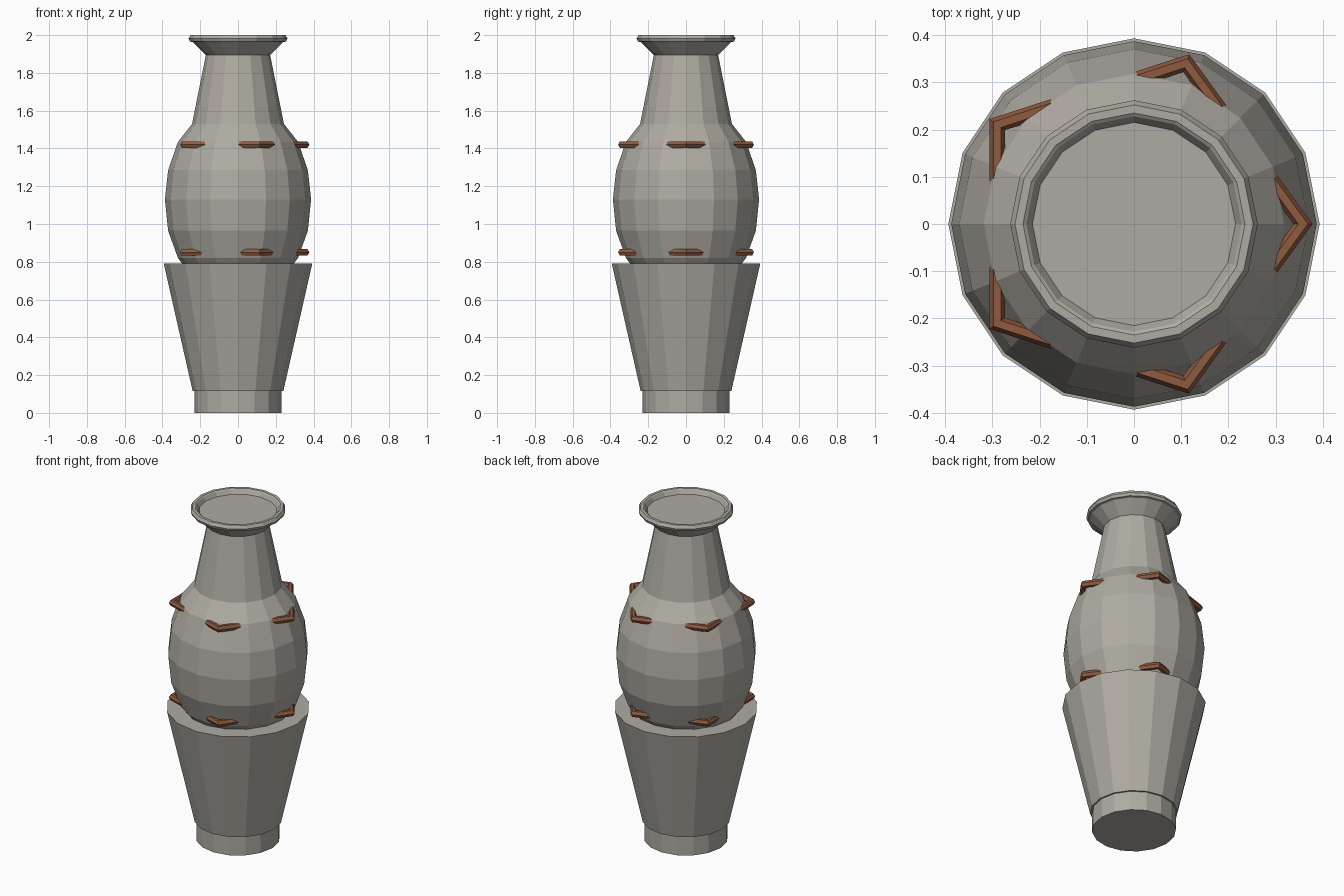
import bpy
import math

if "Cube" in bpy.data.objects:
    bpy.data.objects.remove(bpy.data.objects["Cube"], do_unlink=True)


def material(name, rgb):
    mat = bpy.data.materials.new(name)
    mat.use_nodes = True
    color = (*rgb, 1.0)
    mat.diffuse_color = color
    mat.node_tree.nodes["Principled BSDF"].inputs["Base Color"].default_value = color
    return mat


STONE = material("warm grey stone", (0.43, 0.41, 0.365))
COPPER = material("copper brown", (0.28, 0.105, 0.05))
SIDES = 16


def lathe(name, profile, mat):
    """Turn a (radius, height) profile into a closed faceted solid."""
    verts, faces = [], []
    for r, z in profile:
        for i in range(SIDES):
            a = math.tau * i / SIDES
            verts.append((r * math.cos(a), r * math.sin(a), z))
    for k in range(len(profile) - 1):
        for i in range(SIDES):
            j = (i + 1) % SIDES
            low, high = k * SIDES, (k + 1) * SIDES
            faces.append((low + i, low + j, high + j, high + i))
    faces.append(tuple(reversed(range(SIDES))))
    faces.append(tuple(range(len(verts) - SIDES, len(verts))))
    mesh = bpy.data.meshes.new(name)
    mesh.from_pydata(verts, [], faces)
    mesh.materials.append(mat)
    obj = bpy.data.objects.new(name, mesh)
    bpy.context.collection.objects.link(obj)
    return obj


# Foot and tapered lower cup
lathe("foot", [(0.23, 0), (0.23, 0.115)], STONE)
lathe("lower_cup", [(0.24, 0.115), (0.393, 0.79)], STONE)

# Rounded belly, which sits in the cup
lathe("belly", [(0.24, 0.72), (0.318, 0.82), (0.37, 0.965), (0.387, 1.13),
                (0.37, 1.285), (0.318, 1.435), (0.243, 1.53)], STONE)

# Neck
lathe("neck", [(0.243, 1.53), (0.17, 1.895)], STONE)

# Flared lip with a shallow recess in its top
lathe("lip", [(0.17, 1.895), (0.24, 1.963), (0.255, 1.966), (0.262, 1.982),
              (0.252, 2.0), (0.235, 2.0), (0.228, 1.995), (0.215, 1.972)], STONE)

# Five-sided bands that break through the belly at their corners
for name, z in (("lower_band", 0.85), ("upper_band", 1.42)):
    bpy.ops.mesh.primitive_torus_add(
        major_segments=5, minor_segments=6, major_radius=0.358,
        minor_radius=0.02, location=(0, 0, z))
    band = bpy.context.object
    band.name = name
    band.data.materials.append(COPPER)
    for poly in band.data.polygons:
        poly.use_smooth = False
